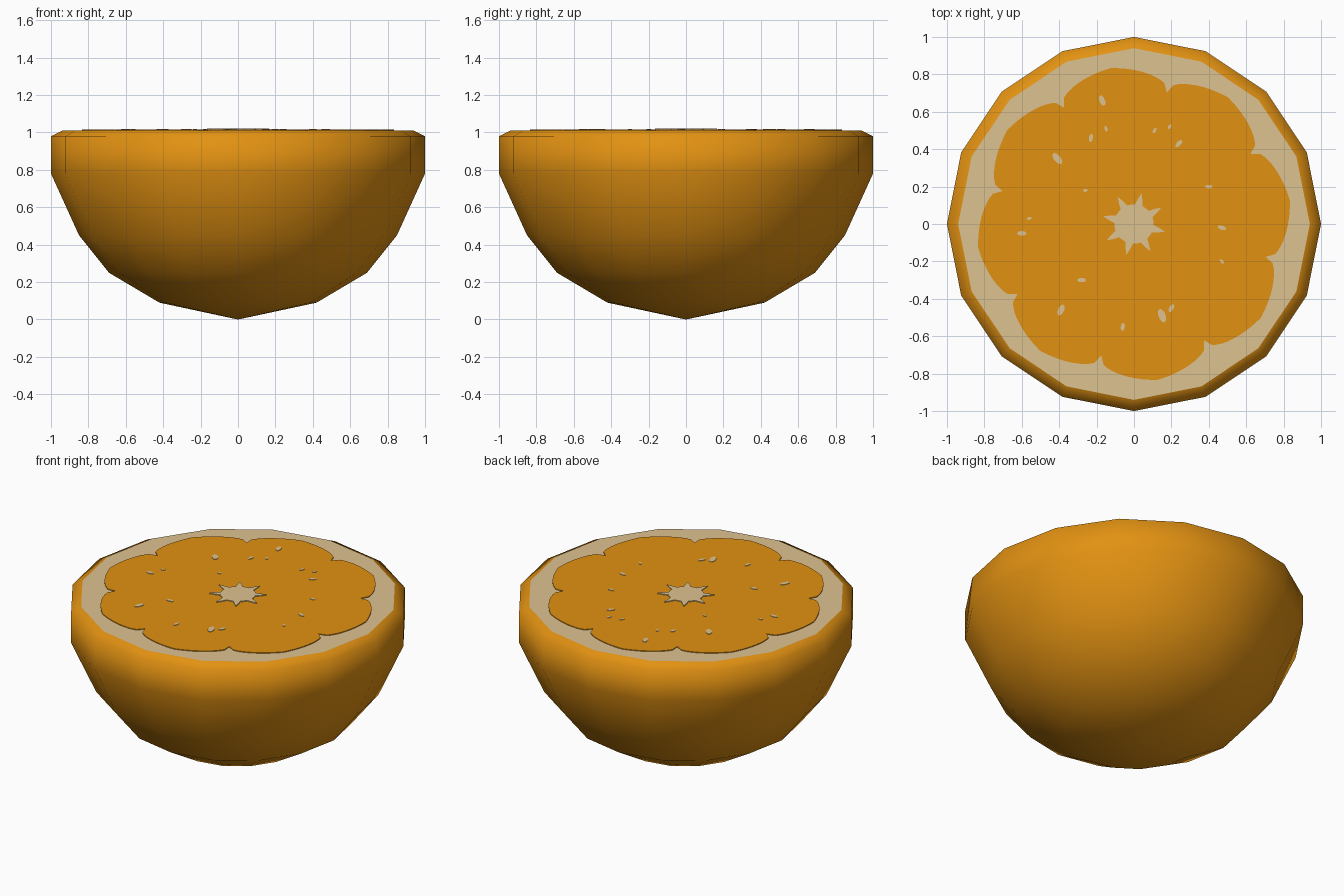
import bpy, bmesh, math

if "Cube" in bpy.data.objects:
    bpy.data.objects.remove(bpy.data.objects["Cube"])

SIDES = 16
NOTCH = math.radians(31)      # direction of the first segment membrane
STEP = math.radians(45)       # eight segments


def material(name, rgb):
    m = bpy.data.materials.new(name)
    m.diffuse_color = (*rgb, 1)
    m.use_nodes = True
    m.node_tree.nodes["Principled BSDF"].inputs["Base Color"].default_value = m.diffuse_color
    return m


orange = material("orange", (0.76, 0.285, 0.006))
pith = material("pale pith", (0.73, 0.54, 0.28))


def finish(bm, name, mats):
    bmesh.ops.recalc_face_normals(bm, faces=bm.faces)
    me = bpy.data.meshes.new(name)
    bm.to_mesh(me)
    bm.free()
    for m in mats:
        me.materials.append(m)
    ob = bpy.data.objects.new(name, me)
    bpy.context.collection.objects.link(ob)
    return ob


def add_plate(bm, outline, centre, z0, z1):
    """Thin plate with a fanned top and side walls."""
    low = [bm.verts.new((x, y, z0)) for x, y in outline]
    top = [bm.verts.new((x, y, z1)) for x, y in outline]
    mid = bm.verts.new((*centre, z1))
    n = len(outline)
    for i in range(n):
        j = (i + 1) % n
        bm.faces.new((low[i], low[j], top[j], top[i]))
        bm.faces.new((top[i], top[j], mid))


def polar(radius_at, n):
    pts = []
    for i in range(n):
        a = NOTCH + math.tau * i / n
        r = radius_at(a)
        pts.append((r * math.cos(a), r * math.sin(a)))
    return pts


def notch_distance(a):
    """0 on a membrane line, 1 in the middle of a segment."""
    f = ((a - NOTCH + 1e-9) / STEP) % 1.0
    return max(0.0, 1 - abs(2 * f - 1) - 1e-6)


# Peel: revolved bowl with bevelled rim, closed by the pith face
profile = [(0.42, 0.09), (0.69, 0.25), (0.85, 0.45), (1.0, 0.78),
           (1.0, 0.98), (0.94, 1.01)]
bm = bmesh.new()
rings = [[bm.verts.new((r * math.cos(math.tau * i / SIDES),
                        r * math.sin(math.tau * i / SIDES), z))
          for i in range(SIDES)] for r, z in profile]
apex = bm.verts.new((0, 0, 0))
for i in range(SIDES):
    j = (i + 1) % SIDES
    bm.faces.new((apex, rings[0][j], rings[0][i]))
    for a, b in zip(rings, rings[1:]):
        bm.faces.new((a[i], a[j], b[j], b[i]))
for f in bm.faces:
    f.smooth = True
cap = bm.faces.new(rings[-1])
cap.material_index = 1
for e in cap.edges:
    e.smooth = False
finish(bm, "peel", [orange, pith])

# Flesh: eight-lobed plate
bm = bmesh.new()
add_plate(bm, polar(lambda a: 0.725 + 0.118 * notch_distance(a) ** 0.38, 192),
          (0, 0), 1.009, 1.015)
finish(bm, "flesh", [orange])

# Star-shaped core
bm = bmesh.new()
add_plate(bm, polar(lambda a: 0.105 + 0.065 * max(0, 1 - 2.2 * notch_distance(a)), 64),
          (0, 0), 1.014, 1.02)
finish(bm, "core", [pith])

# Small pale flecks: x, y, half length, tilt in degrees
flecks = [(-.17, .66, .03, 110), (-.15, .51, .016, 110), (-.23, .46, .022, 80),
          (.11, .50, .016, 60), (.19, .52, .014, 60), (.24, .43, .024, 45),
          (-.41, .35, .036, 130), (-.26, .18, .012, 0), (-.56, .03, .014, 20),
          (-.60, -.05, .025, 0), (.40, .20, .02, 0), (.47, -.02, .024, -20),
          (.47, -.20, .015, -45), (-.28, -.30, .024, 0), (-.39, -.46, .032, 65),
          (-.06, -.55, .022, 80), (.15, -.49, .038, 110), (.20, -.45, .024, 60)]
bm = bmesh.new()
for x, y, s, tilt in flecks:
    t = math.radians(tilt)
    pts = []
    for k in range(10):
        a = math.tau * k / 10
        u, v = s * math.cos(a), max(0.5 * s, 0.008) * math.sin(a)
        pts.append((x + u * math.cos(t) - v * math.sin(t),
                    y + u * math.sin(t) + v * math.cos(t)))
    add_plate(bm, pts, (x, y), 1.014, 1.018)
finish(bm, "flecks", [pith])
